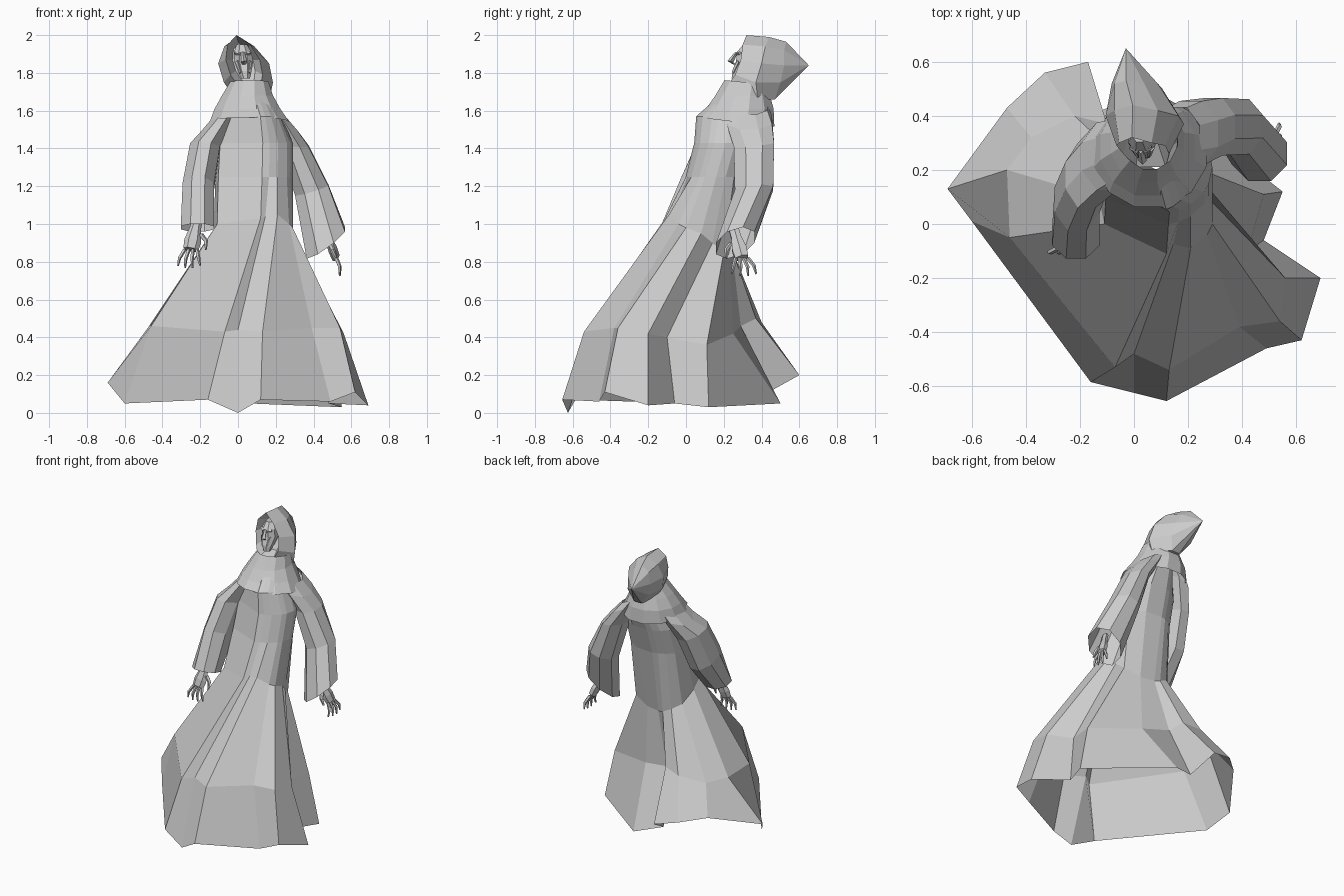
import bpy
import bmesh
import math
from mathutils import Vector

start_cube = bpy.data.objects.get("Cube")
if start_cube:
    bpy.data.objects.remove(start_cube, do_unlink=True)

grey = bpy.data.materials.new("plain_grey")
grey.use_nodes = True
GREY_COLOUR = (0.6, 0.6, 0.6, 1)
grey.diffuse_color = GREY_COLOUR
grey.node_tree.nodes["Principled BSDF"].inputs["Base Color"].default_value = GREY_COLOUR


def finish(bm, name):
    """Turn a bmesh into a flat shaded object."""
    bmesh.ops.recalc_face_normals(bm, faces=bm.faces[:])
    mesh = bpy.data.meshes.new(name)
    bm.to_mesh(mesh)
    bm.free()
    mesh.materials.append(grey)
    obj = bpy.data.objects.new(name, mesh)
    bpy.context.collection.objects.link(obj)
    return obj


def add_loft(bm, rings, cap_start=False, cap_end=False, tip=None):
    """Skin closed rings that share a point count, optionally closing the ends."""
    loops = [[bm.verts.new(point) for point in ring] for ring in rings]
    count = len(loops[0])
    for lower, upper in zip(loops, loops[1:]):
        for i in range(count):
            j = (i + 1) % count
            bm.faces.new((lower[i], lower[j], upper[j], upper[i]))
    if cap_start:
        bm.faces.new(loops[0])
    if cap_end:
        bm.faces.new(loops[-1])
    if tip:
        apex = bm.verts.new(tip)
        for i in range(count):
            bm.faces.new((loops[-1][i], loops[-1][(i + 1) % count], apex))


def loft(name, rings, **options):
    bm = bmesh.new()
    add_loft(bm, rings, **options)
    return finish(bm, name)


def oval(section, sides, turn=0.0):
    """Tilted oval ring: centre, two radii and the slope along x and y."""
    cx, cy, cz, rx, ry, slope_x, slope_y = section
    ring = []
    for i in range(sides):
        angle = turn + math.tau * i / sides
        dx, dy = rx * math.cos(angle), ry * math.sin(angle)
        ring.append((cx + dx, cy + dy, cz + slope_x * dx + slope_y * dy))
    return ring


def add_limb(bm, points, radii, sides=5, flat=Vector((1, 1, 1))):
    """Tapered closed tube through points; flat squeezes its cross-section."""
    points = [Vector(p) for p in points]
    axis = (points[-1] - points[0]).normalized()
    side = axis.cross(Vector((0, 1, 0))).normalized()
    other = axis.cross(side)
    rings = []
    for point, radius in zip(points, radii):
        ring = []
        for i in range(sides):
            angle = math.tau * i / sides
            offset = side * math.cos(angle) + other * math.sin(angle)
            ring.append(point + offset * radius * flat)
        rings.append(ring)
    add_loft(bm, rings, cap_start=True, cap_end=True)


# Robe: fold lines run from hem to knee to waist, then follow ovals up the body
hem = [(-.16, -.585, .07), (0, -.625, 0), (.12, -.655, .07), (.49, -.46, .06),
       (.62, -.43, .11), (.69, -.2, .04), (.48, -.06, .05), (.55, .12, .03),
       (.06, .5, .05), (-.12, .42, .1), (-.17, .6, .2), (-.33, .56, .24),
       (-.47, .43, .26), (-.69, .13, .16), (-.6, .01, .05)]
knee = [(-.07, -.53, .43), (0, -.48, .44), (.13, -.54, .43), (.39, -.38, .45),
        (.54, -.36, .45), (.56, -.2, .42), (.42, -.1, .4), (.48, .11, .36),
        (.14, .25, .42), (-.05, .29, .46), (-.1, .37, .5), (-.22, .4, .48),
        (-.38, .32, .44), (-.47, .2, .46), (-.46, -.05, .46)]
waist = [(.12, -.11, 1.03), (.145, -.075, 1.04), (.21, -.09, 1.05), (.27, -.04, 1),
         (.29, 0, .98), (.29, .08, .95), (.27, .14, .9), (.25, .2, .85),
         (.14, .23, .81), (.04, .25, .81), (0, .26, .82), (-.06, .25, .85),
         (-.11, .2, .88), (-.13, .1, .95), (-.11, 0, 1)]
WAIST_CENTRE = Vector((.08, .08))


def body_ring(cx, cy, cz, rx, ry):
    ring = []
    for point in waist:
        direction = Vector(point[:2]) - WAIST_CENTRE
        angle = math.atan2(direction.y, direction.x)
        ring.append((cx + rx * math.cos(angle), cy + ry * math.sin(angle), cz))
    return ring


loft("robe", [hem, knee, waist,
              body_ring(.085, .16, 1.25, .205, .165),
              body_ring(.09, .21, 1.43, .2, .17),
              body_ring(.09, .24, 1.57, .14, .19),
              body_ring(.06, .3, 1.7, .1, .1)])

# Mantle sloping from the neck over the shoulders
mantle = [(.06, .265, 1.54, .215, .21, 0, -.12), (.05, .285, 1.61, .18, .185, 0, 0),
          (.05, .3, 1.68, .14, .15, 0, 0), (.06, .32, 1.75, .105, .12, 0, -.1)]
loft("shoulder_mantle", [oval(s, 12, math.pi / 12) for s in mantle])

# Wide open sleeves, their tops buried in the mantle
left_arm = [(.16, .32, 1.62, .09, .12, -.5, 0), (.21, .335, 1.55, .11, .13, -.5, 0),
            (.295, .36, 1.42, .085, .115, -.1, .1),
            (.39, .36, 1.18, .095, .11, .3, .1), (.465, .26, .9, .11, .11, .7, .3)]
right_arm = [(-.03, .28, 1.63, .09, .12, .5, 0), (-.1, .25, 1.54, .1, .135, .5, 0),
             (-.175, .18, 1.41, .085, .13, -.1, -.2),
             (-.21, .09, 1.2, .09, .125, 0, -.4), (-.215, -.045, .98, .095, .09, 0, -.25)]
loft("left_sleeve", [oval(s, 8, math.pi / 8) for s in left_arm])
loft("right_sleeve", [oval(s, 8, math.pi / 8) for s in right_arm])

# Hood: half sections (half width, y, z) mirrored around a leaning middle line
HOOD_LEAN = .25


def hood_ring(half, middle):
    right, left = [], []
    for w, y, z in half:
        centre = middle - HOOD_LEAN * (z - 1.85)
        right.append((centre + w, y, z))
        left.append((centre - w, y, z))
    return right + left[:0:-1]


opening = [(0, .32, 2), (.06, .3, 1.95), (.09, .29, 1.87), (.085, .26, 1.79),
           (.055, .21, 1.72)]
crown = [(0, .44, 1.99), (.08, .42, 1.94), (.135, .4, 1.85), (.13, .37, 1.75),
         (.09, .38, 1.66)]
nape = [(0, .53, 1.965), (.055, .52, 1.92), (.085, .52, 1.84), (.08, .5, 1.75),
        (.03, .47, 1.66)]
lining = [(w * .6, y + .1, 1.86 + (z - 1.86) * .7) for w, y, z in opening]
loft("hood", [hood_ring(lining, .03), hood_ring(opening, .03),
              hood_ring(crown, .03), hood_ring(nape, 0)],
     cap_start=True, tip=(-.03, .65, 1.84))

# Gaunt face inside the hood
face_sections = [(.04, .265, 1.77, .025, .025, 0, 0), (.035, .29, 1.81, .04, .05, 0, 0),
                 (.03, .32, 1.86, .055, .06, 0, 0), (.025, .325, 1.91, .05, .06, 0, 0),
                 (.02, .34, 1.95, .03, .04, 0, 0)]
loft("face", [oval(s, 8, math.pi / 8) for s in face_sections],
     cap_start=True, cap_end=True)
features = bmesh.new()
add_limb(features, [(.025, .268, 1.91), (.032, .235, 1.86), (.032, .255, 1.845)],
         [.008, .016, .01], 4)
for side in (-1, 1):
    add_limb(features, [(.025 + side * .01, .27, 1.9), (.025 + side * .04, .285, 1.905)],
             [.011, .008], 4)
    add_limb(features, [(.03 + side * .033, .28, 1.86), (.035 + side * .02, .25, 1.8)],
             [.013, .008], 4)
finish(features, "brow_nose_and_cheeks")


# Hands: a flat palm with spread, bent fingers
def hand(name, wrist, knuckles, spread, palm_flat, fan):
    bm = bmesh.new()
    wrist, knuckles, spread = Vector(wrist), Vector(knuckles), Vector(spread)
    down = knuckles - wrist
    add_limb(bm, [wrist - down * .5, wrist, wrist + down * .6, knuckles],
             [.03, .03, .045, .04], 6, Vector(palm_flat))
    for k in range(4):
        offset = (k - 1.5) / 1.5
        root = knuckles + spread * offset * .032
        length = .1 - .015 * abs(offset)
        joint = root + down.normalized() * length * .55 + spread * offset * fan
        tip = joint + Vector((0, 0, -length * .5)) + spread * offset * fan * .5
        add_limb(bm, [root, joint, tip], [.011, .01, .005], 5)
    thumb = wrist + down * .3 - spread * .035
    bend = thumb - spread * .035 + down * .3
    add_limb(bm, [thumb, bend, bend + down * .4 - spread * .01], [.014, .012, .006], 5)
    finish(bm, name)


hand("left_hand", (.475, .265, .93), (.52, .295, .82), (0, 1, 0), (.5, 1, 1), .022)
hand("right_hand", (-.225, -.055, .98), (-.25, -.09, .865), (-1, 0, 0), (1, .5, 1), .018)
